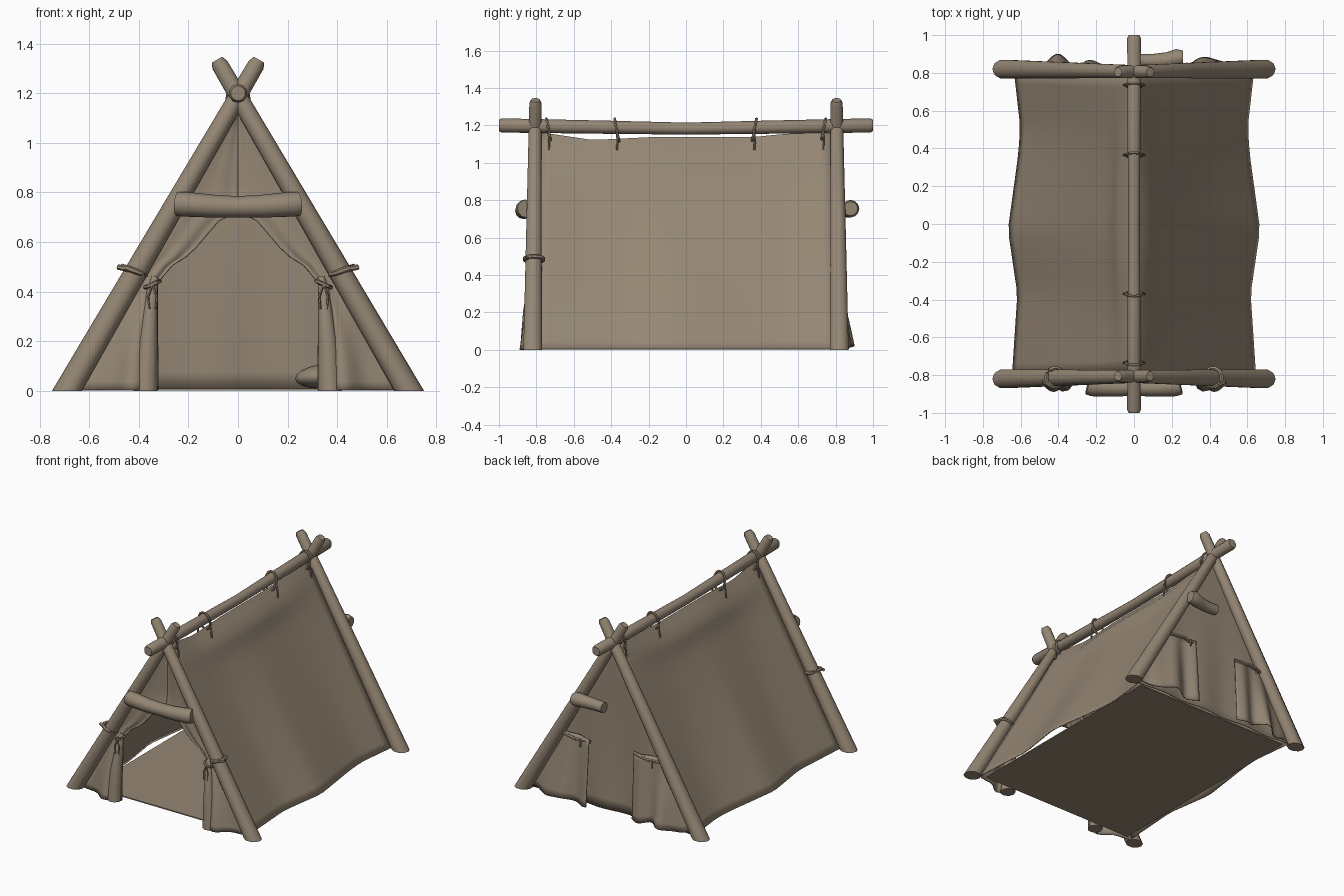
import bpy, bmesh, math
from mathutils import Vector
from math import sin, cos, pi, exp

if "Cube" in bpy.data.objects:
    bpy.data.objects.remove(bpy.data.objects["Cube"])

TAN = bpy.data.materials.new("weathered tan")
TAN.diffuse_color = (0.30, 0.24, 0.175, 1)
TAN.use_nodes = True
TAN.node_tree.nodes["Principled BSDF"].inputs["Base Color"].default_value = TAN.diffuse_color


def finish(name, bm, angle=40):
    bmesh.ops.recalc_face_normals(bm, faces=bm.faces)
    me = bpy.data.meshes.new(name)
    bm.to_mesh(me)
    bm.free()
    me.materials.append(TAN)
    ob = bpy.data.objects.new(name, me)
    bpy.context.collection.objects.link(ob)
    bpy.ops.object.select_all(action='DESELECT')
    ob.select_set(True)
    bpy.context.view_layer.objects.active = ob
    bpy.ops.object.shade_smooth_by_angle(angle=math.radians(angle))
    return ob


def tube(name, pts, radii, sides=10, flat=False, closed=False):
    """Round tube along a path; flat cuts the first end level with the ground."""
    bm = bmesh.new()
    pts = [Vector(p) for p in pts]
    n = len(pts)
    if not isinstance(radii, (list, tuple)):
        radii = [radii] * n
    rings = []
    for i, p in enumerate(pts):
        a = pts[i - 1] if (i or closed) else p
        b = pts[(i + 1) % n] if (i < n - 1 or closed) else p
        d = (b - a).normalized()
        ref = Vector((0, 1, 0)) if abs(d.y) < 0.8 else Vector((1, 0, 0))
        s = d.cross(ref).normalized()
        t = d.cross(s)
        ring = []
        for k in range(sides):
            co = p + radii[i] * (s * cos(2 * pi * k / sides) + t * sin(2 * pi * k / sides))
            if flat and i == 0:
                co -= d * (co.z / d.z)
            ring.append(bm.verts.new(co))
        rings.append(ring)
    for i in range(n if closed else n - 1):
        A, B = rings[i], rings[(i + 1) % n]
        for k in range(sides):
            j = (k + 1) % sides
            bm.faces.new((A[k], A[j], B[j], B[k]))
    if not closed:
        bm.faces.new(rings[0])
        bm.faces.new(rings[-1])
    return finish(name, bm)


def loop(name, c, ax, az, r=0.007, lean=0.0, slope=0.0, along_y=False):
    """Rope ring: in the xz plane (along_y) or lying round a pole in the xy plane."""
    pts = []
    for k in range(14):
        a = 2 * pi * k / 14
        if along_y:
            pts.append((c[0] + ax * cos(a), c[1] + lean * sin(a), c[2] + az * sin(a)))
        else:
            pts.append((c[0] + ax * cos(a), c[1] + az * sin(a), c[2] + slope * cos(a)))
    tube(name, pts, r, 6, closed=True)


def sheet(name, f, nu, nv):
    """Cloth surface from a function of u, v in 0..1."""
    bm = bmesh.new()
    g = [[bm.verts.new(f(i / nu, j / nv)) for j in range(nv + 1)] for i in range(nu + 1)]
    for i in range(nu):
        for j in range(nv):
            bm.faces.new((g[i][j], g[i + 1][j], g[i + 1][j + 1], g[i][j + 1]))
    bmesh.ops.remove_doubles(bm, verts=bm.verts, dist=0.0005)
    ob = finish(name, bm, 60)
    m = ob.modifiers.new("thickness", 'SOLIDIFY')
    m.thickness = 0.006
    m.offset = 0


def lerp(table, t):
    for (a, va), (b, vb) in zip(table, table[1:]):
        if t <= b:
            return va + (vb - va) * max(0, (t - a) / (b - a))
    return table[-1][1]


# crossed end poles
for e, end in ((-1, "front"), (1, "back")):
    for s, side in ((-1, "left"), (1, "right")):
        foot, tip = Vector((s * 0.69, e * 0.82, 0)), Vector((-s * 0.085, e * 0.805, 1.335))
        path = [foot.lerp(tip, t) for t in (0, 0.5, 0.985, 1)]
        tube(f"{end}_{side}_pole", path, [0.052, 0.043, 0.034, 0.024], 10, flat=True)

# ridge pole with a slight bow
tube("ridge_pole", [(0, -1, 1.2), (0, -0.985, 1.2), (0, -0.4, 1.19), (0, 0, 1.183),
                    (0, 0.4, 1.19), (0, 0.985, 1.2), (0, 1, 1.2)],
     [0.03, 0.038, 0.035, 0.032, 0.035, 0.038, 0.03], 10)

# roof cloth, one sheet over the ridge
HEM = [(-0.8, 0.645), (-0.36, 0.615), (-0.03, 0.665), (0.36, 0.61), (0.5, 0.60), (0.8, 0.635)]
TOP = [(-0.8, 1.16), (-0.5, 1.115), (-0.2, 1.13), (0.35, 1.13), (0.5, 1.145), (0.8, 1.165)]


def roof(u, v):
    y = -0.785 + 1.57 * u
    w = 2 * v - 1
    t = abs(w)
    mid = cos(y * pi / 1.6)
    x = lerp(HEM, y) * t - 0.012 * sin(pi * t) * mid
    x += 0.03 * exp(-((t - 0.08) / 0.08) ** 2) * min(1, t / 0.08) * mid
    z = lerp(TOP, y) * (1 - t) + 0.004
    return Vector((math.copysign(max(x, 0), w), y * (1 + 0.03 * t), z))


sheet("roof_cloth", roof, 24, 48)

# front curtains, drawn open and gathered at the ties
INNER = [(0, 0.32), (0.43, 0.325), (0.5, 0.27), (0.55, 0.19), (0.62, 0.13), (0.69, 0.07), (0.72, 0)]


def flare(x, z):
    """Outward kick of a curtain towards its hem."""
    return max(0, 1 - z / 0.5) * (0.03 + 0.055 * exp(-((x - 0.42) / 0.07) ** 2))


def curtain(s):
    def f(u, v):
        z = 1.15 * v
        xi = lerp(INNER, z)
        xo = max(0.65 * (1 - z / 1.16), xi)
        x = xi + (xo - xi) * u
        y = -0.80 - flare(x, z) * (1 - u ** 3)
        y += 0.012 * sin(u * 12) * (1 - v) * (1 - u)
        y += 0.025 * v * (1 - u) * min(1, max(0, (z - 0.7) / 0.1))
        return Vector((s * x, y, z + 0.003))
    return f


for s, side in ((-1, "left"), (1, "right")):
    sheet(f"front_{side}_curtain", curtain(s), 16, 32)
    # gathered cloth below the tie
    tube(f"{side}_gathered_cloth", [(s * 0.372, -0.838, 0), (s * 0.362, -0.832, 0.2), (s * 0.345, -0.815, 0.41),
                                    (s * 0.335, -0.805, 0.46)], [0.05, 0.04, 0.022, 0.014], 9, flat=True)
    loop(f"{side}_curtain_tie", (s * 0.345, -0.815, 0.43), 0.028, 0.028, 0.009, slope=-0.012 * s)
    for k in (-1, 1):
        tube(f"{side}_tie_tail", [(s * 0.345, -0.845, 0.43), (s * 0.345 + k * 0.018, -0.85, 0.38),
                                  (s * 0.345 + k * 0.013, -0.85, 0.33)], 0.005, 5)
    # rope round the pole and across to the curtain
    loop(f"{side}_pole_tie", (s * 0.42, -0.813, 0.485), 0.045, 0.05, 0.012, slope=0.016 * s)
    tube(f"{side}_pole_tie_end", [(s * 0.43, -0.855, 0.488), (s * 0.485, -0.835, 0.5)], 0.011, 6)
    tube(f"{side}_tie_rope", [(s * 0.36, -0.80, 0.435), (s * 0.40, -0.80, 0.475)], 0.007, 6)


# back wall: a plain inner panel
def back(u, v):
    z = 1.15 * v
    x = (2 * u - 1) * 0.64 * (1 - z / 1.16)
    w = max(0, 1 - z / 0.8)
    return Vector((x, 0.79 + 0.015 * w * w + 0.008 * w * sin(18 * x), z + 0.006))


sheet("back_wall", back, 32, 16)


# outer back curtains hanging below their ties
def back_curtain(s):
    def f(u, v):
        z = 0.47 * v
        x = 0.17 + (0.65 * (1 - z / 1.16) - 0.17) * u
        fold = 0.016 * sin(x * 38 + s) * (1 - 0.5 * v)
        y = 0.805 + (flare(x, z) + 0.018 * (1 - u) + fold) * (1 - u ** 3)
        return Vector((s * x, y, z + 0.003 + 0.012 * (1 - v) * (1 + sin(x * 22))))
    return f


for s, side in ((-1, "left"), (1, "right")):
    sheet(f"back_{side}_curtain", back_curtain(s), 24, 10)
    tube("back_tie", [(s * 0.28 - 0.11, 0.82, 0.45), (s * 0.28, 0.845, 0.455), (s * 0.28 + 0.11, 0.82, 0.46)], 0.011, 6)
    tube("back_tie_tail", [(s * 0.28 - 0.05, 0.845, 0.46), (s * 0.28 - 0.05, 0.85, 0.41)], 0.006, 5)

# rolled door flaps
tube("front_rolled_flap", [(-0.245, -0.855, 0.755), (-0.22, -0.862, 0.753), (-0.1, -0.868, 0.745), (0, -0.866, 0.742),
                           (0.1, -0.868, 0.745), (0.22, -0.862, 0.753), (0.245, -0.855, 0.755)],
     [0.048, 0.05, 0.046, 0.043, 0.046, 0.05, 0.048], 12)
tube("back_rolled_flap", [(0.03, 0.865, 0.745), (0.1, 0.862, 0.745), (0.18, 0.868, 0.75), (0.23, 0.88, 0.755),
                          (0.26, 0.88, 0.755)], [0.036, 0.038, 0.042, 0.047, 0.038], 12)

# rope loops holding the roof to the ridge
for y in (-0.735, -0.37, 0.365, 0.735):
    loop("ridge_loop", (0, y, 1.175), 0.043, 0.062, 0.008, lean=0.012 * math.copysign(1, y), along_y=True)
    for s in (-1, 1):
        tube("ridge_loop_tail", [(s * 0.043, y, 1.16), (s * 0.05, y + 0.004, 1.12), (s * 0.055, y, 1.07)], 0.006, 5)

# ground sheet
bm = bmesh.new()
bmesh.ops.create_cube(bm, size=1)
for v in bm.verts:
    v.co = Vector((v.co.x * 1.2, v.co.y * 1.57, 0.006 + v.co.z * 0.008))
finish("ground_sheet", bm)

# soft bundle lying inside
bm = bmesh.new()
bmesh.ops.create_uvsphere(bm, u_segments=16, v_segments=10, radius=1)
for v in bm.verts:
    v.co = Vector((0.37 + v.co.x * 0.14, -0.54 + v.co.y * 0.13, 0.062 + v.co.z * 0.052 + v.co.x * 0.012))
finish("bundle", bm, 60)
